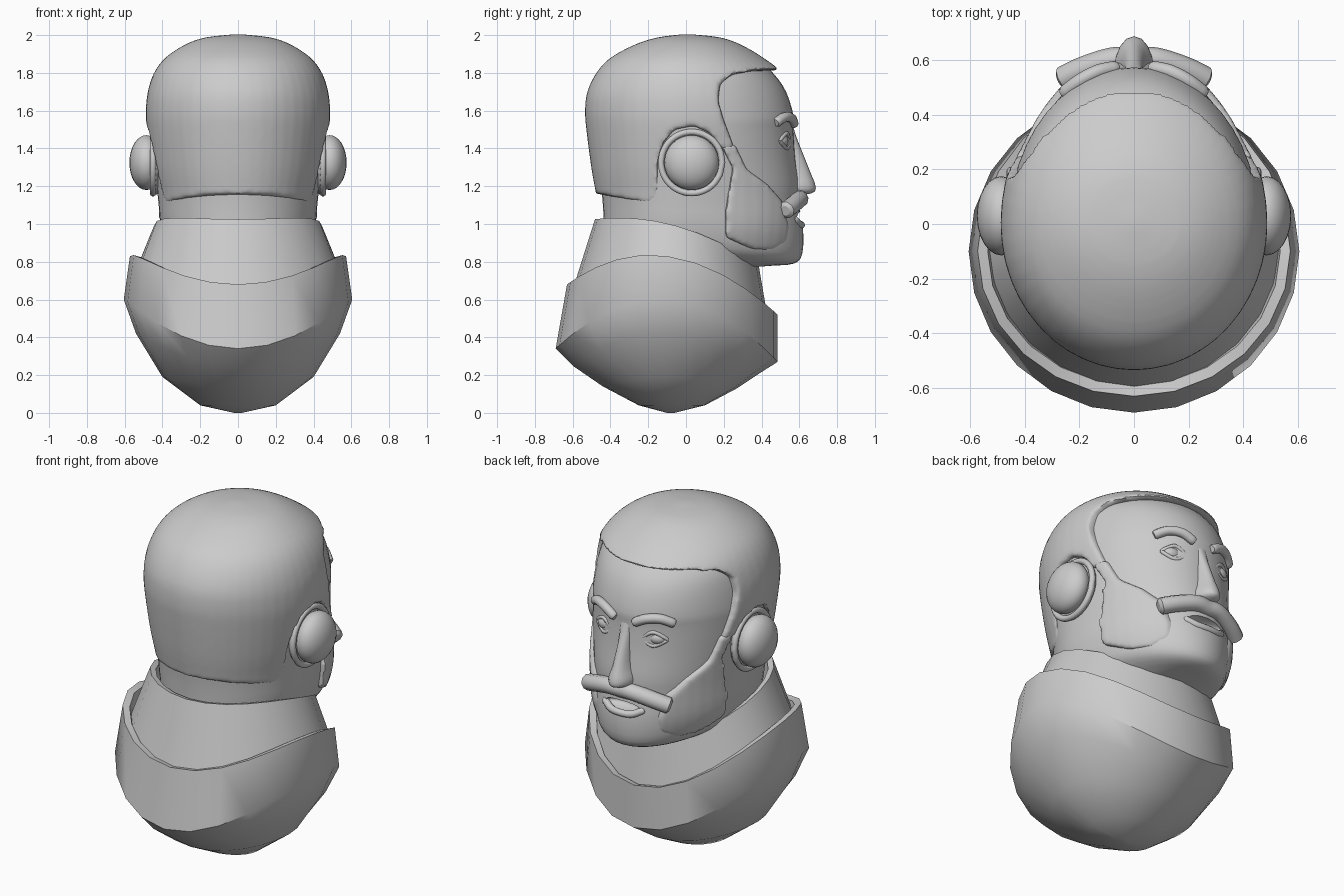
import bpy, bmesh, math
from mathutils import Vector

cube = bpy.data.objects.get("Cube")
if cube:
    bpy.data.objects.remove(cube)

clay = bpy.data.materials.new("light_grey")
clay.use_nodes = True
GREY = (0.6, 0.6, 0.6, 1)
clay.diffuse_color = GREY
clay.node_tree.nodes["Principled BSDF"].inputs["Base Color"].default_value = GREY


def add_object(name, bm):
    bmesh.ops.recalc_face_normals(bm, faces=bm.faces)
    mesh = bpy.data.meshes.new(name)
    bm.to_mesh(mesh)
    bm.free()
    mesh.materials.append(clay)
    obj = bpy.data.objects.new(name, mesh)
    bpy.context.collection.objects.link(obj)
    return obj


def refine(rows, steps):
    """Catmull-Rom interpolation between rows of numbers."""
    out = []
    for i in range(len(rows) - 1):
        a, b, c, d = rows[max(i - 1, 0)], rows[i], rows[i + 1], rows[min(i + 2, len(rows) - 1)]
        for k in range(steps):
            t = k / steps
            out.append([q + t / 2 * (r - p + t * (2 * p - 5 * q + 4 * r - s + t * (3 * (q - r) + s - p)))
                        for p, q, r, s in zip(a, b, c, d)])
    return out + [rows[-1]]


def loft(name, rows, yc=0.0, sides=32, steps=1):
    """Skin rings given as half width, back y, front y, then z at back, side, front."""
    bm = bmesh.new()
    rings = []
    for w, yb, yf, zb, zs, zf in refine(rows, steps):
        ring = []
        for i in range(sides):
            a = 2 * math.pi * i / sides
            s = math.sin(a)
            y = yc + s * ((yf - yc) if s > 0 else (yc - yb))
            z = zs + s * (zf - zb) / 2 + s * s * ((zf + zb) / 2 - zs)
            ring.append(bm.verts.new((w * math.cos(a), y, z)))
        rings.append(ring)
    for r, q in zip(rings, rings[1:]):
        for i in range(sides):
            j = (i + 1) % sides
            bm.faces.new((r[i], r[j], q[j], q[i]))
    bm.faces.new(rings[0])
    bm.faces.new(rings[-1])
    return add_object(name, bm)


def level(rows):
    """Rings at one height: half width, back, front, z."""
    return [(w, yb, yf, z, z, z) for w, yb, yf, z in rows]


def prism(name, outline):
    """Side outline (y, z) extruded across the whole width."""
    bm = bmesh.new()
    face = bm.faces.new([bm.verts.new((-1, y, z)) for y, z in outline])
    new = bmesh.ops.extrude_face_region(bm, geom=[face])["geom"]
    bmesh.ops.translate(bm, vec=(2, 0, 0), verts=[v for v in new if isinstance(v, bmesh.types.BMVert)])
    return add_object(name, bm)


def ball(name, centre, radii):
    bm = bmesh.new()
    bmesh.ops.create_uvsphere(bm, u_segments=24, v_segments=16, radius=1)
    bmesh.ops.scale(bm, vec=radii, verts=bm.verts)
    bmesh.ops.translate(bm, vec=centre, verts=bm.verts)
    return add_object(name, bm)


def apply_all(obj):
    with bpy.context.temp_override(object=obj, active_object=obj):
        for mod in list(obj.modifiers):
            bpy.ops.object.modifier_apply(modifier=mod.name)


def carve(obj, cutter, operation, soften=False):
    mod = obj.modifiers.new("cut", 'BOOLEAN')
    mod.operation, mod.object, mod.solver = operation, cutter, 'EXACT'
    if soften:
        remesh = obj.modifiers.new("soften", 'REMESH')
        remesh.mode, remesh.voxel_size = 'VOXEL', 0.014
        smooth = obj.modifiers.new("relax", 'SMOOTH')
        smooth.factor, smooth.iterations = 0.5, 5
    apply_all(obj)
    bpy.data.objects.remove(cutter)


def tube(name, points, radius, ends=0.6, closed=False):
    """Rounded strand through the points."""
    cu = bpy.data.curves.new(name, 'CURVE')
    cu.dimensions, cu.bevel_depth, cu.bevel_resolution = '3D', radius, 3
    cu.use_fill_caps = True
    path = refine([Vector(p)[:] for p in points], 5)
    sp = cu.splines.new('POLY')
    sp.points.add(len(path) - 1)
    sp.use_cyclic_u = closed
    for i, (pt, p) in enumerate(zip(sp.points, path)):
        pt.co = (*p, 1)
        if not closed and i in (0, len(path) - 1):
            pt.radius = ends
    temp = bpy.data.objects.new(name, cu)
    bpy.context.collection.objects.link(temp)
    mesh = bpy.data.meshes.new_from_object(temp.evaluated_get(bpy.context.evaluated_depsgraph_get()))
    bpy.data.objects.remove(temp)
    mesh.materials.clear()
    mesh.materials.append(clay)
    obj = bpy.data.objects.new(name, mesh)
    bpy.context.collection.objects.link(obj)
    return obj


# Head and neck
head = loft("head", [
    (.20, -.30, .46, .70, .74, .78), (.32, -.41, .57, .80, .82, .79),
    (.38, -.43, .615, .86, .88, .84), (.41, -.435, .62, 1.0, 1.0, .97),
    (.42, -.44, .60, 1.1, 1.1, 1.1), (.43, -.45, .60, 1.2, 1.2, 1.2),
    (.445, -.47, .58, 1.35, 1.35, 1.35), (.455, -.49, .57, 1.5, 1.5, 1.5),
    (.455, -.49, .57, 1.57, 1.57, 1.57), (.44, -.48, .53, 1.7, 1.7, 1.7),
    (.41, -.44, .46, 1.8, 1.8, 1.8), (.32, -.36, .36, 1.88, 1.88, 1.88),
    (.10, -.10, .12, 1.94, 1.94, 1.94)], sides=48, steps=3)
carve(head, ball("mouth_cutter", (0, .615, 1.035), (.12, .07, .03)), 'DIFFERENCE')
loft("neck", level([(.39, -.42, .33, .55), (.40, -.43, .36, .8), (.40, -.435, .36, 1.1)]))

# Hair cap trimmed around face and ears
hair = loft("hair", level([
    (.41, -.46, .55, 1.05), (.425, -.477, .57, 1.16), (.455, -.502, .59, 1.3),
    (.483, -.528, .60, 1.5), (.488, -.535, .59, 1.6), (.478, -.523, .56, 1.7),
    (.445, -.475, .51, 1.8), (.385, -.40, .41, 1.88), (.28, -.27, .29, 1.95),
    (.17, -.15, .18, 1.988), (.02, -.02, .03, 2.004)]), sides=48, steps=3)
hair_outline = [(-.8, 1.17), (-.47, 1.16), (-.19, 1.11), (-.15, 1.14), (-.15, 1.31),
                (-.12, 1.43), (-.06, 1.5), (.04, 1.52), (.13, 1.48), (.18, 1.40), (.26, 1.39),
                (.20, 1.55), (.17, 1.65), (.18, 1.74), (.24, 1.79), (.35, 1.81), (.8, 1.82),
                (.8, 2.2), (-.8, 2.2)]
carve(hair, prism("hair_cutter", hair_outline), 'INTERSECT', True)

# Side whiskers along the jaw
whiskers = loft("side_whiskers", level([
    (.37, -.2, .58, .80), (.42, -.2, .61, .90), (.445, -.2, .625, 1.0),
    (.45, -.2, .625, 1.15), (.46, -.2, .62, 1.3), (.475, -.2, .61, 1.45)]), sides=48, steps=3)
whisker_outline = [(.18, 1.42), (.26, 1.42), (.32, 1.29), (.43, 1.21), (.51, 1.12),
                   (.545, .98), (.53, .90), (.45, .86), (.34, .87), (.21, .93), (.21, 1.08), (.245, 1.3)]
carve(whiskers, prism("whisker_cutter", whisker_outline), 'INTERSECT', True)

# Nose
loft("nose", level([
    (.03, .5, .56, 1.54), (.032, .5, .585, 1.46), (.038, .5, .62, 1.37), (.052, .5, .66, 1.27),
    (.072, .52, .685, 1.205), (.065, .52, .68, 1.17), (.03, .54, .63, 1.155)]), yc=.56, sides=16, steps=3)

# Moustache and lips
tube("moustache", [(-.27, .525, 1.07), (-.19, .565, 1.10), (-.08, .60, 1.13), (0, .60, 1.13),
                   (.08, .60, 1.13), (.19, .565, 1.10), (.27, .525, 1.07)], .046)
tube("lower_lip", [(-.13, .57, 1.03), (-.07, .60, 1.0), (0, .61, .995), (.07, .60, 1.0), (.13, .57, 1.03)], .02)

# Paired face parts and earpieces
for side, s in (("left", 1), ("right", -1)):
    ball(side + "_eye", (s * .16, .492, 1.44), (.06, .05, .042))
    for lid, dz in (("upper", .04), ("lower", -.04)):
        tube(f"{side}_{lid}_eyelid", [(s * .095, .548, 1.435), (s * .16, .533, 1.44 + dz),
                                      (s * .23, .495, 1.44)], .011)
    tube(side + "_eyebrow", [(s * .06, .572, 1.525), (s * .13, .558, 1.56),
                             (s * .20, .522, 1.565), (s * .26, .475, 1.535)], .026, .75)
    ball(side + "_earpiece", (s * .485, .03, 1.325), (.09, .145, .145))
    ball(side + "_earpiece_base", (s * .435, .03, 1.325), (.035, .17, .17))
    rim = [(s * .45, .03 + .162 * math.cos(k * math.pi / 8), 1.325 + .162 * math.sin(k * math.pi / 8))
           for k in range(16)]
    tube(side + "_earpiece_rim", rim, .017, closed=True)

# Inner collar
loft("collar", [
    (.40, -.43, .33, .75, .7, .55), (.415, -.45, .355, 1.015, .98, .77),
    (.445, -.482, .385, 1.025, .99, .78), (.555, -.61, .44, .62, .72, .46)], yc=-.05, sides=24)

# Outer garment with rounded underside
loft("outer_collar", [
    (.50, -.54, .41, .50, .60, .40), (.535, -.59, .445, .67, .82, .51),
    (.572, -.63, .485, .68, .83, .52), (.605, -.69, .485, .34, .6, .27),
    (.54, -.60, .39, .25, .42, .21), (.40, -.44, .27, .14, .19, .13),
    (.20, -.25, .10, .04, .04, .04), (.02, -.1, -.06, 0, 0, 0)], yc=-.1, sides=24)

# Smooth shading with crisp rims
for obj in bpy.context.scene.objects:
    obj.select_set(obj.type == 'MESH')
bpy.context.view_layer.objects.active = head
bpy.ops.object.shade_smooth_by_angle(angle=math.radians(42))
